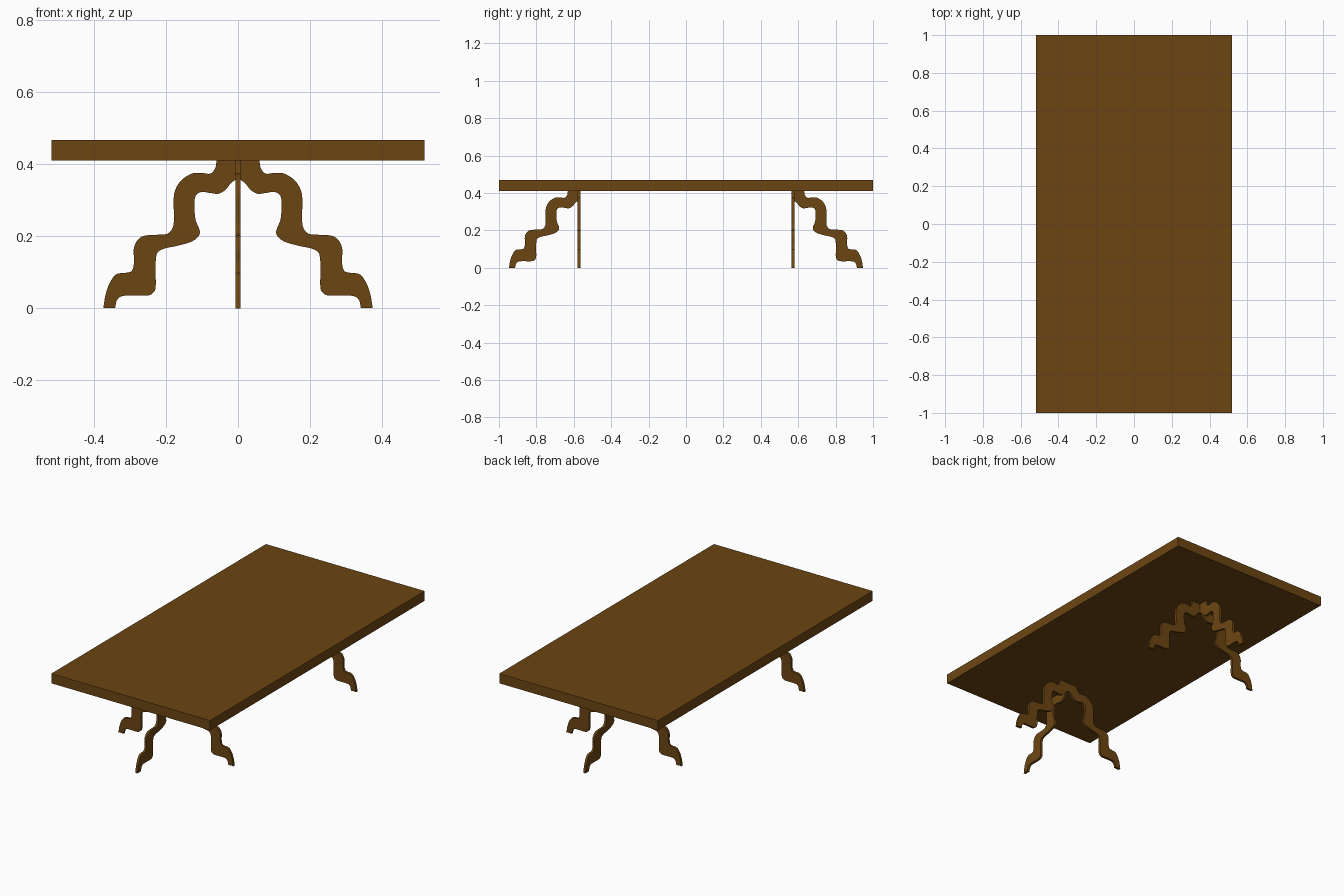
import bpy, bmesh, math
from mathutils import Vector, Matrix

if "Cube" in bpy.data.objects:
    bpy.data.objects.remove(bpy.data.objects["Cube"])

wood = bpy.data.materials.new("wood")
wood.diffuse_color = (0.15, 0.06, 0.006, 1)
wood.use_nodes = True
wood.node_tree.nodes["Principled BSDF"].inputs["Base Color"].default_value = wood.diffuse_color

TOP_Z, THICK, HUB_Y = 0.411, 0.014, 0.572

# Wavy leg outline: (distance from hub, height)
outer = [(.060, .411), (.063, .390), (.077, .374), (.101, .376), (.129, .374),
         (.159, .354), (.176, .324), (.179, .290), (.178, .256), (.181, .225),
         (.196, .207), (.226, .204), (.262, .201), (.281, .187), (.290, .163),
         (.289, .129), (.295, .104), (.314, .098), (.337, .095), (.353, .077),
         (.367, .043), (.374, .003), (.374, 0)]
inner = [(.341, 0), (.341, .003), (.337, .021), (.326, .032), (.306, .035),
         (.253, .035), (.237, .042), (.229, .057), (.229, .107), (.226, .150),
         (.207, .165), (.170, .173), (.129, .185), (.109, .201), (.107, .218),
         (.118, .246), (.121, .282), (.118, .312), (.101, .323), (.076, .320),
         (.054, .318), (.035, .329), (.018, .349), (0, .360)]


def smooth_path(pts, steps=4):
    """Catmull-Rom curve through the points."""
    p = [Vector(q) for q in pts]
    p = [p[0]] + p + [p[-1]]
    out = []
    for a, b, c, d in zip(p, p[1:], p[2:], p[3:]):
        for i in range(steps):
            t = i / steps
            out.append(0.5 * (2 * b + (c - a) * t + (2 * a - 5 * b + 4 * c - d) * t * t
                              + (3 * b - a - 3 * c + d) * t ** 3))
    return out + [p[-1]]


def finish(bm, name):
    bmesh.ops.recalc_face_normals(bm, faces=bm.faces)
    me = bpy.data.meshes.new(name)
    bm.to_mesh(me)
    bm.free()
    me.materials.append(wood)
    ob = bpy.data.objects.new(name, me)
    bpy.context.collection.objects.link(ob)
    return ob


def make_leg(name, hub_y, angle):
    bm = bmesh.new()
    outline = smooth_path(outer) + smooth_path(inner) + [Vector((0, TOP_Z))]
    face = bm.faces.new([bm.verts.new((p.x, -THICK / 2, p.y)) for p in outline])
    ext = bmesh.ops.extrude_face_region(bm, geom=[face])
    verts = [v for v in ext["geom"] if isinstance(v, bmesh.types.BMVert)]
    bmesh.ops.translate(bm, verts=verts, vec=(0, THICK, 0))
    bm.transform(Matrix.Translation((0, hub_y, 0)) @ Matrix.Rotation(angle, 4, 'Z'))
    ob = finish(bm, name)
    bpy.ops.object.select_all(action='DESELECT')
    ob.select_set(True)
    bpy.context.view_layer.objects.active = ob
    bpy.ops.object.shade_smooth_by_angle(angle=math.radians(35))


# Three legs at each end: left, right and outward
for end, s in (("front", -1), ("back", 1)):
    for part, ang in (("right", 0), ("left", math.pi), ("end", s * math.pi / 2)):
        make_leg(f"{end}_{part}_leg", s * HUB_Y, ang)

# Tabletop slab
bm = bmesh.new()
bmesh.ops.create_cube(bm, size=1, matrix=Matrix.Translation((0, 0, 0.4395))
                      @ Matrix.Diagonal((1.036, 2, 0.057, 1)))
finish(bm, "tabletop")
